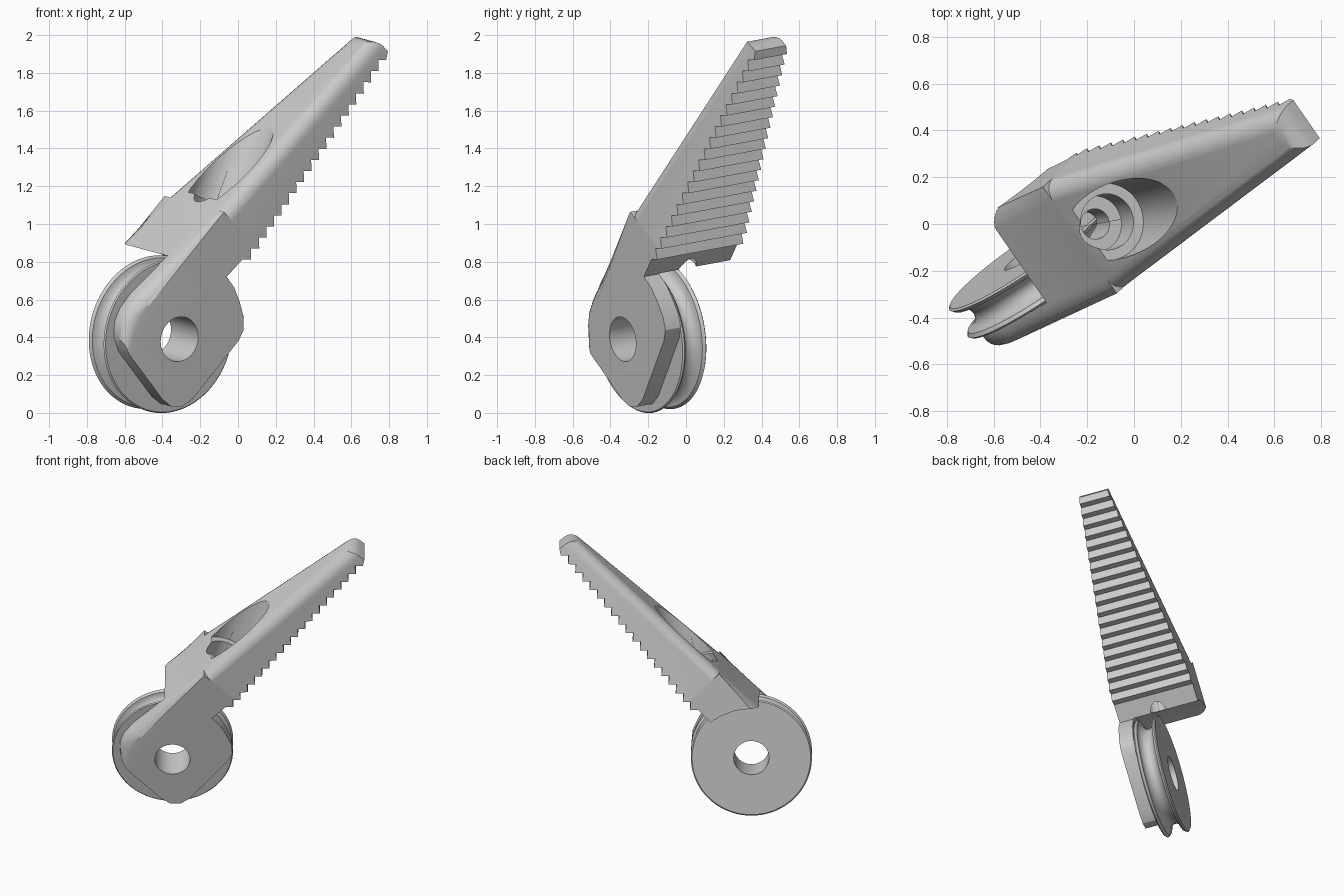
import bpy, bmesh
from math import pi, cos, sin, tan, radians
from mathutils import Vector, Matrix

if "Cube" in bpy.data.objects:
    bpy.data.objects.remove(bpy.data.objects["Cube"])

# Local frame: X along the jaw, Y toward its back, Z along the pulley axle
n = Vector((0.56, -0.81, -0.15)).normalized()
t = Vector((0.597, 0.272, 0.755))
t = (t - n * t.dot(n)).normalized()
m = n.cross(t)
FRAME = Matrix.Translation((-0.31, -0.335, 0.39)) @ Matrix((t, m, n)).transposed().to_4x4()
WIDTH, PLATE, KNEE, TIP = 0.56, 0.10, 0.66, 2.0


def finish(name, bm, matrix=FRAME):
    bmesh.ops.recalc_face_normals(bm, faces=bm.faces)
    me = bpy.data.meshes.new(name)
    bm.to_mesh(me)
    bm.free()
    ob = bpy.data.objects.new(name, me)
    bpy.context.collection.objects.link(ob)
    ob.matrix_world = matrix
    return ob


def prism(points, z0, z1):
    bm = bmesh.new()
    face = bm.faces.new([bm.verts.new((x, y, z0)) for x, y in points])
    ext = bmesh.ops.extrude_face_region(bm, geom=[face])
    bmesh.ops.translate(bm, vec=(0, 0, z1 - z0),
                        verts=[v for v in ext['geom'] if isinstance(v, bmesh.types.BMVert)])
    return bm


def lathe(points, steps=72):
    # Closed (radius, height) profile spun round Z
    bm = bmesh.new()
    rings = [[bm.verts.new((r * cos(2 * pi * i / steps), r * sin(2 * pi * i / steps), z))
              for i in range(steps)] for r, z in points]
    for k, a in enumerate(rings):
        b = rings[(k + 1) % len(rings)]
        for i in range(steps):
            j = (i + 1) % steps
            bm.faces.new((a[i], a[j], b[j], b[i]))
    return bm


def smooth(ob):
    bpy.ops.object.select_all(action='DESELECT')
    ob.select_set(True)
    bpy.context.view_layer.objects.active = ob
    bpy.ops.object.shade_smooth_by_angle(angle=radians(28))


def cut(ob, cutter):
    mod = ob.modifiers.new("cut", 'BOOLEAN')
    mod.operation, mod.solver, mod.object = 'DIFFERENCE', 'EXACT', cutter
    bpy.context.view_layer.objects.active = ob
    bpy.context.view_layer.update()
    bpy.ops.object.modifier_apply(modifier=mod.name)
    bpy.data.objects.remove(cutter)


# Jaw side profile: back, axle plate, then the saw teeth
profile = [(TIP, 0.10), (KNEE, 0.275), (0.0, 0.355), (-0.10, 0.35), (-0.17, 0.325), (-0.23, 0.27),
           (-0.265, 0.19), (-0.295, -0.15), (-0.285, -0.22), (-0.24, -0.275), (-0.17, -0.297),
           (0.24, -0.297), (0.30, -0.28), (0.35, -0.23), (0.39, -0.15), (0.42, -0.07),
           (0.43, 0.01)]
teeth, start = 19, 0.56
pitch = (TIP - start) / teeth
for i in range(teeth):
    a = start + i * pitch
    profile += [(a, 0.0), (a + pitch * 0.45, -0.042)]
profile.append((TIP, -0.02))

bm = prism(profile, 0, -WIDTH)
bmesh.ops.bisect_plane(bm, geom=bm.verts[:] + bm.edges[:] + bm.faces[:],
                       plane_co=(KNEE, 0, 0), plane_no=(1, 0, 0))
# Narrow the jaw from the knee to the tip
for v in bm.verts:
    if v.co.x > KNEE:
        k = 1 - (v.co.x - KNEE) / (TIP - KNEE) * 0.64
        v.co.z = -WIDTH / 2 + (v.co.z + WIDTH / 2) * k


def on_back(v):
    return v.co.y > 0.26 or (v.co.x > TIP - 0.01 and v.co.y > 0.05)


bm.normal_update()
round_edges = [e for e in bm.edges if all(on_back(v) for v in e.verts)
               and (abs(e.verts[0].co.x - e.verts[1].co.x) > 0.01 or e.verts[0].co.x > 1.9)]
bmesh.ops.bevel(bm, geom=round_edges, offset=0.075, segments=6, profile=0.5, affect='EDGES')
jaw = finish("toothed_jaw", bm)

# Pulley clearance, leaving only the plate on one side
R = 0.435
arc = [(R * cos(x), R * sin(x)) for x in [-pi / 2 + pi * i / 48 for i in range(49)]]
cut(jaw, finish("pulley_space", prism(arc + [(-0.7, R), (-0.7, -R)], -PLATE, -1)))

# Axle hole
circle = [(0.12 * cos(2 * pi * i / 48), 0.12 * sin(2 * pi * i / 48)) for i in range(48)]
cut(jaw, finish("axle_hole", prism(circle, 0.1, -0.3)))

# Slanted stepped bore through the back of the jaw
slant = radians(22)
axis_point = lambda a: (a - 1.24) / cos(slant)
steps = [(0.001, 0.30, ), (0.065, 0.30), (0.065, 0.62), (0.12, 0.62), (0.12, 0.76),
         (0.165, 0.76), (0.165, 2.0), (0.001, 2.0)]
direction = Vector((cos(slant), sin(slant), 0))
turn = Matrix.Translation((1.24, 0.37, -WIDTH / 2)) @ direction.to_track_quat('Z', 'Y').to_matrix().to_4x4()
cut(jaw, finish("stepped_bore", lathe([(r, axis_point(a)) for r, a in steps], 48), FRAME @ turn))
smooth(jaw)

# Grooved pulley
back, front = -0.256, -PLATE
groove = [(0.40 - 0.065 * sin(pi * i / 12), -0.232 + 0.108 * (1 - cos(pi * i / 12)) / 2) for i in range(13)]
pulley = finish("pulley", lathe([(0.12, back), (0.403, back), (0.412, back + 0.008)] + groove
                                + [(0.412, front - 0.008), (0.405, front), (0.12, front)]))
smooth(pulley)
